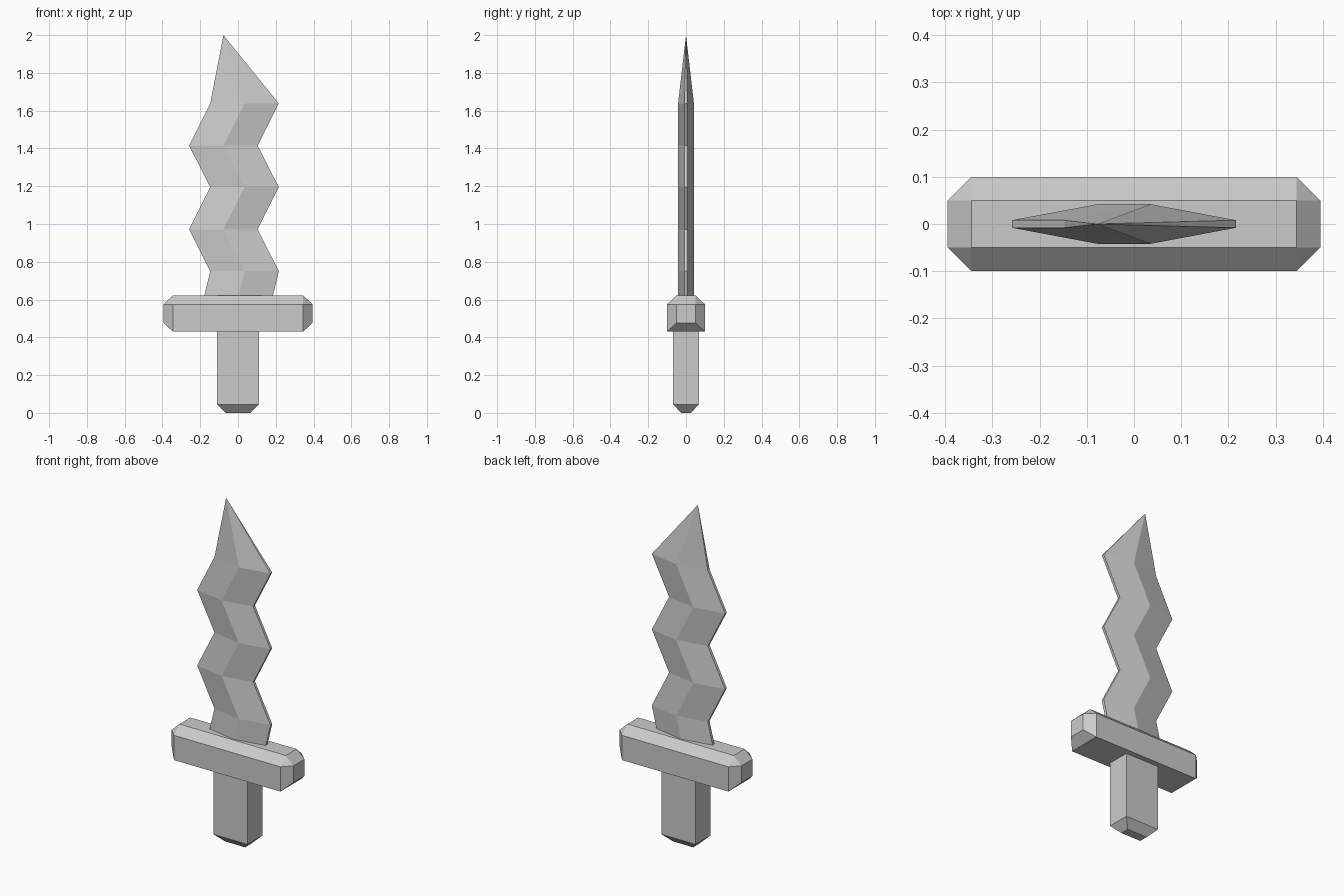
import bpy

if "Cube" in bpy.data.objects:
    bpy.data.objects.remove(bpy.data.objects["Cube"])


def loft(name, rings, tip=None):
    """Skin matching rings of points; end in a cap or a single tip point."""
    n = len(rings[0])
    verts = [p for ring in rings for p in ring]
    faces = [tuple(reversed(range(n)))]
    for r in range(len(rings) - 1):
        for i in range(n):
            j = (i + 1) % n
            faces.append((r * n + i, r * n + j, (r + 1) * n + j, (r + 1) * n + i))
    last = (len(rings) - 1) * n
    if tip:
        verts.append(tip)
        faces += [(last + i, last + (i + 1) % n, len(verts) - 1) for i in range(n)]
    else:
        faces.append(tuple(last + i for i in range(n)))
    mesh = bpy.data.meshes.new(name)
    mesh.from_pydata(verts, [], faces)
    mesh.validate()
    obj = bpy.data.objects.new(name, mesh)
    bpy.context.collection.objects.link(obj)
    return obj


def rect(x, y, z):
    return [(-x, -y, z), (x, -y, z), (x, y, z), (-x, y, z)]


# Grip with a chamfered pommel end
loft("grip", [rect(0.065, 0.026, 0), rect(0.11, 0.068, 0.045), rect(0.11, 0.068, 0.435)])

# Crossguard: bevelled on top and at both ends, flat underneath
guard_rings = [
    [(x, y, z) for y, z in ((-0.1, 0.43), (0.1, 0.43), (0.1, 0.575),
                            (0.05, 0.622), (-0.05, 0.622), (-0.1, 0.575))]
    for x in (-0.345, 0.345)]
end_profile = ((-0.05, 0.477), (0.05, 0.477), (0.05, 0.575),
               (0.05, 0.575), (-0.05, 0.575), (-0.05, 0.575))
guard = loft("crossguard", [[(-0.395, y, z) for y, z in end_profile], *guard_rings,
                            [(0.395, y, z) for y, z in end_profile]])

# Merge the doubled corners of the guard's end faces
import bmesh
bm = bmesh.new()
bm.from_mesh(guard.data)
bmesh.ops.remove_doubles(bm, verts=bm.verts, dist=0.0005)
bmesh.ops.recalc_face_normals(bm, faces=bm.faces)
bm.to_mesh(guard.data)
bm.free()


# Wavy blade: thin edges, raised centre ridge
def blade_ring(left, ridge, right, z):
    e, t = 0.008, 0.042
    return [(left, -e, z), (ridge, -t, z), (right, -e, z),
            (right, e, z), (ridge, t, z), (left, e, z)]


rings = [blade_ring(-0.18, 0.003, 0.184, 0.615)]
for i, z in enumerate((0.75, 0.972, 1.195, 1.415, 1.638)):
    shift = 0 if i % 2 == 0 else -0.112
    rings.append(blade_ring(-0.147 + shift, 0.035 + shift, 0.216 + shift, z))
loft("blade", rings, tip=(-0.077, 0, 2.0))
